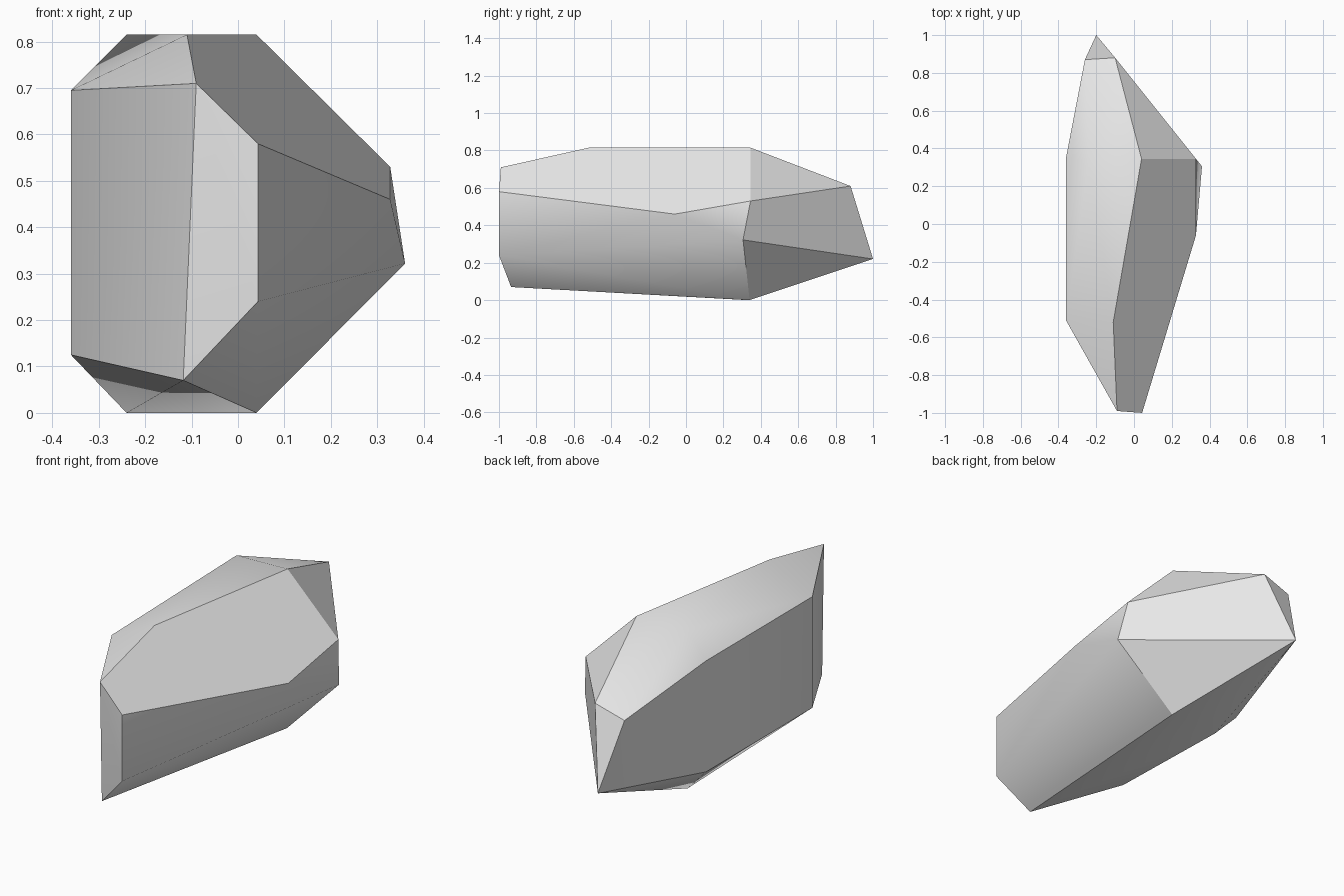
import bpy, bmesh, math

# Remove the default object
cube = bpy.data.objects.get("Cube")
if cube:
    bpy.data.objects.remove(cube, do_unlink=True)

# Plain grey stone
stone = bpy.data.materials.new("stone grey")
stone.use_nodes = True
GREY = (0.8, 0.8, 0.8, 1.0)
stone.diffuse_color = GREY
stone.node_tree.nodes["Principled BSDF"].inputs["Base Color"].default_value = GREY

# Corner points of the faceted boulder
top_plateau = [(-0.11, -0.52, 0.815), (0.04, 0.345, 0.815), (-0.24, 0.33, 0.815)]
front_edge = [(0.043, -1.0, 0.58), (0.043, -1.0, 0.24), (-0.09, -0.99, 0.71), (-0.118, -0.935, 0.07)]
left_ridge = [(0.328, -0.06, 0.46), (0.328, 0.345, 0.53), (0.36, 0.305, 0.322)]
right_wall = [(-0.36, y, z) for y in (-0.51, 0.35) for z in (0.125, 0.695)]
back_tip = [(-0.1, 0.88, 0.61), (-0.26, 0.87, 0.56), (-0.2, 1.0, 0.22)]
base = [(0.04, 0.34, 0.0), (-0.24, 0.33, 0.0)]

# Wrap the corners in a convex shell and merge near-flat facets
bm = bmesh.new()
for p in top_plateau + front_edge + left_ridge + right_wall + back_tip + base:
    bm.verts.new(p)
bmesh.ops.convex_hull(bm, input=bm.verts[:])
bmesh.ops.dissolve_limit(bm, angle_limit=math.radians(2), verts=bm.verts[:], edges=bm.edges[:])
bmesh.ops.recalc_face_normals(bm, faces=bm.faces[:])
mesh = bpy.data.meshes.new("boulder")
bm.to_mesh(mesh)
bm.free()
mesh.materials.append(stone)

boulder = bpy.data.objects.new("boulder", mesh)
bpy.context.collection.objects.link(boulder)

# Soften shallow facets, keep the hard breaks
bpy.ops.object.select_all(action="DESELECT")
boulder.select_set(True)
bpy.context.view_layer.objects.active = boulder
bpy.ops.object.shade_smooth_by_angle(angle=math.radians(30))
